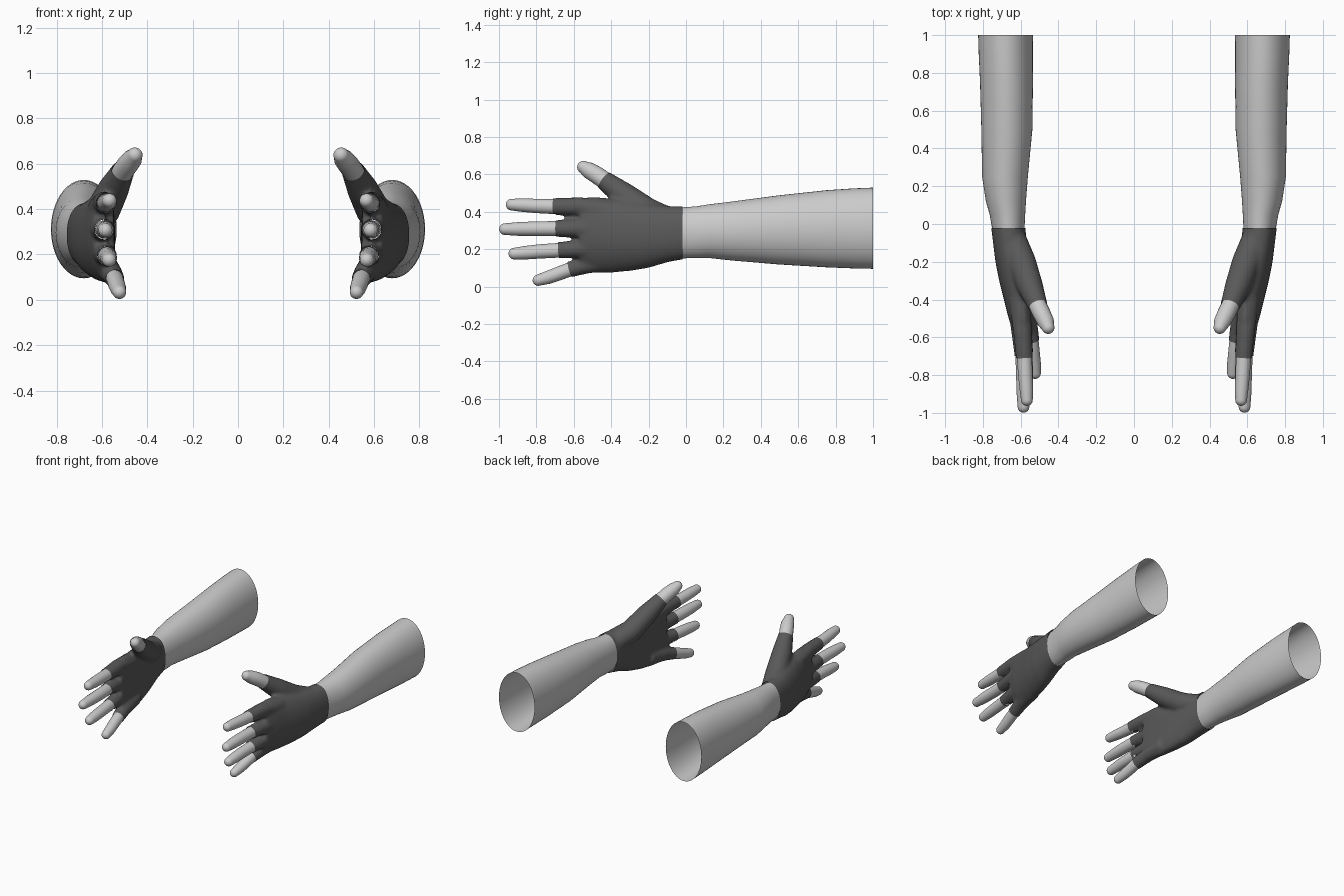
import bpy, bmesh
from math import sin, cos, pi, copysign
from mathutils import Vector

if "Cube" in bpy.data.objects:
    bpy.data.objects.remove(bpy.data.objects["Cube"])

N = 24


def bridge(bm, rings, cap_start=True, cap_end=True):
    for a, b in zip(rings, rings[1:]):
        for i in range(len(a)):
            j = (i + 1) % len(a)
            bm.faces.new((a[i], a[j], b[j], b[i]))
    if cap_start:
        bm.faces.new(rings[0])
    if cap_end:
        bm.faces.new(rings[-1])


def loft(bm, sections, power=1.0, capped=True):
    """Sections across y: (y, cx, cz, half_x, half_z, bend_top, bend_bottom)."""
    rings = []
    for y, cx, cz, hx, hz, top, bottom in sections:
        ring = []
        for i in range(2 * N):
            c, s = cos(pi * i / N), sin(pi * i / N)
            u = copysign(abs(c) ** power, c)
            v = copysign(abs(s) ** power, s)
            bend = (top if v > 0 else bottom) * v * v
            ring.append(bm.verts.new((cx + hx * u - bend, y, cz + hz * v)))
        rings.append(ring)
    bridge(bm, rings, capped, capped)


def tube(bm, pts, round_tip=False, flat=1.0):
    """Tapered tube through (x, y, z, radius) points."""
    p = [Vector(q[:3]) for q in pts]
    r = [q[3] for q in pts]
    tan = [(p[min(i + 1, len(p) - 1)] - p[max(i - 1, 0)]).normalized() for i in range(len(p))]
    stations = list(zip(p, r, tan))
    if round_tip:
        for k in range(1, 7):
            a = pi / 2 * k / 6.3
            stations.append((p[-1] + tan[-1] * r[-1] * sin(a), r[-1] * cos(a), tan[-1]))
    rings = []
    for c, rad, t in stations:
        q = t.to_track_quat('Z', 'Y')
        rings.append([bm.verts.new(c + q @ Vector((rad * cos(2 * pi * i / N),
                                                   rad * flat * sin(2 * pi * i / N), 0)))
                      for i in range(N)])
    bridge(bm, rings)


def finish(bm, name):
    bmesh.ops.recalc_face_normals(bm, faces=bm.faces[:])
    me = bpy.data.meshes.new(name)
    bm.to_mesh(me)
    bm.free()
    me.shade_smooth()
    ob = bpy.data.objects.new(name, me)
    bpy.context.collection.objects.link(ob)
    return ob


def mirror(ob):
    ob.modifiers.new("mirror", 'MIRROR').use_axis = (True, False, False)


# Digits: sleeve path inside the glove (last point is the cut), then bare finger to its tip
digits = {
    "index_finger": ([(.605, -.40, .405, .058), (.590, -.57, .428, .050), (.580, -.71, .428, .045)],
                     [(.575, -.80, .431, .038), (.570, -.87, .435, .036), (.567, -.932, .438, .031)]),
    "middle_finger": ([(.615, -.40, .31, .058), (.600, -.57, .31, .050), (.588, -.695, .310, .045)],
                      [(.585, -.80, .309, .039), (.585, -.89, .308, .037), (.585, -.968, .307, .031)]),
    "ring_finger": ([(.605, -.40, .22, .056), (.590, -.56, .203, .049), (.577, -.68, .194, .044)],
                    [(.572, -.78, .188, .038), (.570, -.86, .181, .036), (.568, -.918, .176, .031)]),
    "little_finger": ([(.580, -.38, .14, .055), (.558, -.53, .117, .048), (.543, -.62, .092, .043)],
                      [(.535, -.69, .066, .037), (.528, -.74, .048, .035), (.523, -.79, .034, .030)]),
    "thumb": ([(.640, -.08, .35, .070), (.595, -.20, .395, .076), (.550, -.33, .487, .069),
               (.508, -.435, .567, .052)],
              [(.488, -.475, .595, .047), (.466, -.52, .622, .044), (.455, -.548, .638, .034)]),
}

# Glove: palm and sleeves fused into one skin
bm = bmesh.new()
loft(bm, [(.05, .667, .287, .090, .142, 0, 0),
          (-.02, .666, .287, .090, .142, 0, 0),
          (-.10, .656, .280, .090, .150, 0, .005),
          (-.20, .645, .272, .089, .172, .01, .02),
          (-.30, .630, .270, .084, .187, .015, .03),
          (-.40, .616, .272, .073, .198, .02, .04),
          (-.50, .604, .278, .060, .203, .015, .045),
          (-.57, .594, .285, .046, .185, .01, .04)], power=.9)
cuts = []
for sleeve, tip in digits.values():
    a, b = Vector(sleeve[-2][:3]), Vector(sleeve[-1][:3])
    d = (b - a).normalized()
    tube(bm, sleeve + [(*(b + d * .035), sleeve[-1][3])])
    cuts.append((b, d))
raw = finish(bm, "glove_base")
rm = raw.modifiers.new("remesh", 'REMESH')
rm.mode = 'VOXEL'
rm.voxel_size = .011
sm = raw.modifiers.new("smooth", 'SMOOTH')
sm.factor = .5
sm.iterations = 7
fused = bpy.data.meshes.new_from_object(raw.evaluated_get(bpy.context.evaluated_depsgraph_get()))
bpy.data.objects.remove(raw)

# Trim the cuff and the sleeve openings
bm = bmesh.new()
bm.from_mesh(fused)
bmesh.ops.bisect_plane(bm, geom=bm.verts[:] + bm.edges[:] + bm.faces[:],
                       plane_co=(0, -.02, 0), plane_no=(0, 1, 0), clear_outer=True)
for c, d in cuts:
    near = {v for v in bm.verts if (v.co - c).length < .078}
    geom = list(near)
    geom += [e for e in bm.edges if all(v in near for v in e.verts)]
    geom += [f for f in bm.faces if all(v in near for v in f.verts)]
    bmesh.ops.bisect_plane(bm, geom=geom, plane_co=c, plane_no=d, clear_outer=True)
glove = finish(bm, "gloves")
mat = bpy.data.materials.new("dark_cloth")
mat.diffuse_color = (.1, .1, .1, 1)
mat.use_nodes = True
mat.node_tree.nodes["Principled BSDF"].inputs["Base Color"].default_value = mat.diffuse_color
glove.data.materials.clear()
glove.data.materials.append(mat)
mirror(glove)

# Bare fingers emerging from the sleeves
for name, (sleeve, tip) in digits.items():
    bm = bmesh.new()
    a, (c, d) = sleeve[-1], cuts[list(digits).index(name)]
    r = a[3] - .005
    tube(bm, [(*(c - d * .03), r), (*c, r)] + tip, round_tip=True)
    mirror(finish(bm, name))

# Forearms: open tubes
bm = bmesh.new()
loft(bm, [(-.03, .665, .287, .085, .136, 0, 0),
          (.05, .670, .290, .094, .138, 0, 0),
          (.12, .678, .296, .106, .143, 0, 0),
          (.25, .683, .297, .121, .158, 0, 0),
          (.50, .673, .303, .135, .185, 0, 0),
          (.75, .675, .309, .140, .206, 0, 0),
          (.90, .679, .311, .143, .214, 0, 0),
          (1.0, .680, .312, .145, .217, 0, 0)], capped=False)
mirror(finish(bm, "forearms"))
